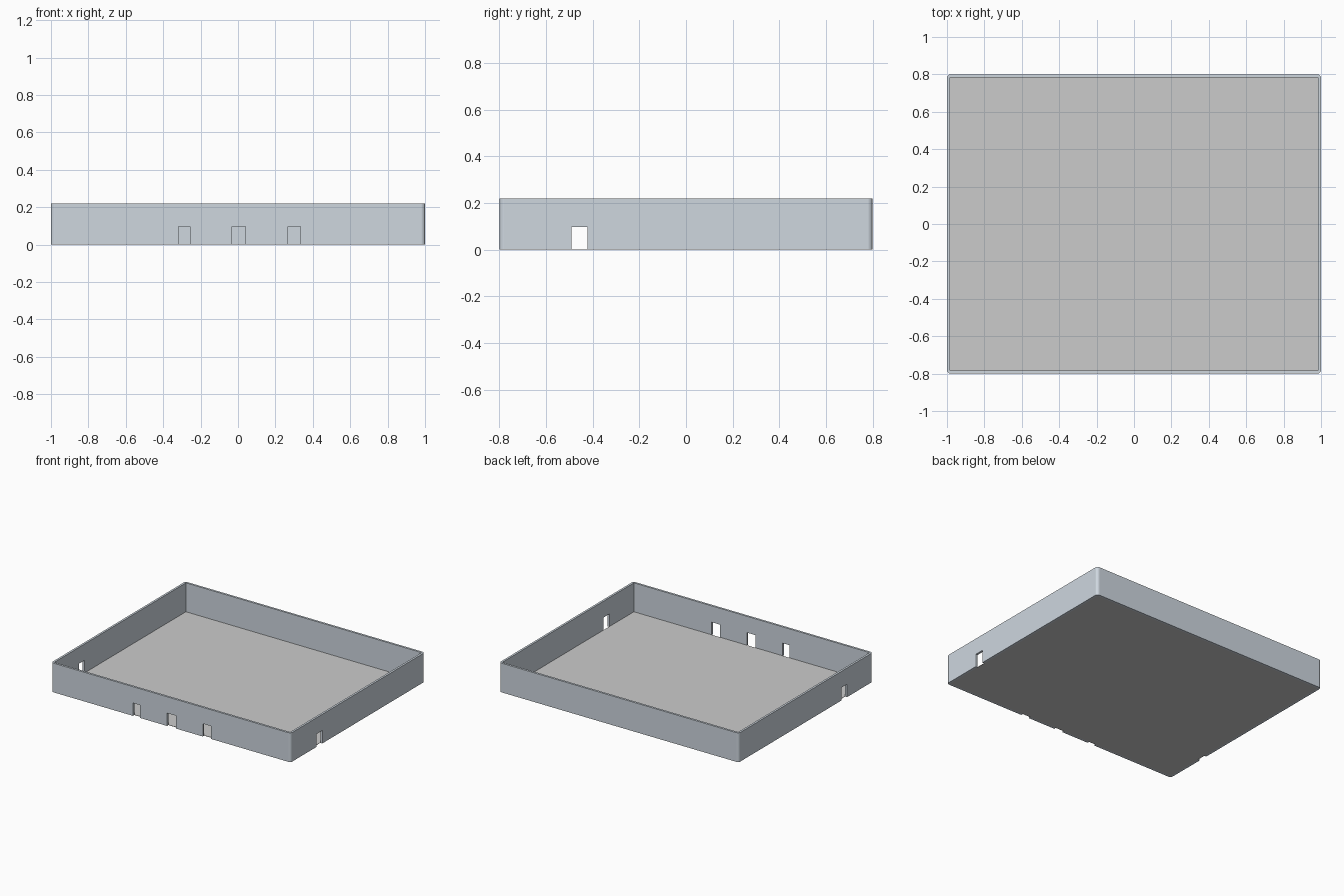
import bpy, bmesh

if "Cube" in bpy.data.objects:
    bpy.data.objects.remove(bpy.data.objects["Cube"])

W, D, H = 2.0, 1.6, 0.22      # outer size
T = 0.016                     # wall thickness
DOOR_H = 0.097


def material(name, rgb):
    m = bpy.data.materials.new(name)
    m.diffuse_color = (*rgb, 1)
    m.use_nodes = True
    m.node_tree.nodes["Principled BSDF"].inputs["Base Color"].default_value = m.diffuse_color
    return m


def box(name, lo, hi, radius=0):
    """Box between two corners, optionally with rounded upright edges."""
    bm = bmesh.new()
    bmesh.ops.create_cube(bm, size=1)
    for v in bm.verts:
        v.co = [hi[i] if v.co[i] > 0 else lo[i] for i in range(3)]
    if radius:
        upright = [e for e in bm.edges
                   if abs(e.verts[0].co.z - e.verts[1].co.z) > 1e-4]
        bmesh.ops.bevel(bm, geom=upright, offset=radius, segments=4,
                        profile=0.5, affect='EDGES')
    me = bpy.data.meshes.new(name)
    bm.to_mesh(me)
    bm.free()
    ob = bpy.data.objects.new(name, me)
    bpy.context.collection.objects.link(ob)
    return ob


def cut(target, lo, hi):
    """Subtract a box from the target and remove the cutter."""
    cutter = box("cutter", lo, hi)
    cutter.hide_render = True
    mod = target.modifiers.new("cut", 'BOOLEAN')
    mod.operation, mod.solver, mod.object = 'DIFFERENCE', 'EXACT', cutter
    bpy.context.view_layer.objects.active = target
    bpy.ops.object.modifier_apply(modifier=mod.name)
    bpy.data.objects.remove(cutter)


x, y = W / 2, D / 2

# Perimeter wall with rounded outer corners
wall = box("perimeter_wall", (-x, -y, 0), (x, y, H), radius=0.02)
cut(wall, (-x + T, -y + T, -1), (x - T, y - T, 1))

# Three doorways in the front wall
for a, b in ((-0.317, -0.257), (-0.032, 0.041), (0.266, 0.335)):
    cut(wall, (a, -y - 0.1, -0.1), (b, -y + 0.1, DOOR_H))

# Facing doorways in the left and right walls
for s in (-1, 1):
    cut(wall, (s * x - 0.1, -0.492, -0.1), (s * x + 0.1, -0.423, DOOR_H))

wall.data.materials.clear()
wall.data.materials.append(material("wall_blue_grey", (0.62, 0.68, 0.74)))

# Thin floor fitted inside the wall
floor = box("floor", (-x + T, -y + T, 0), (x - T, y - T, 0.002))
floor.data.materials.append(material("floor_grey", (0.6, 0.6, 0.6)))
